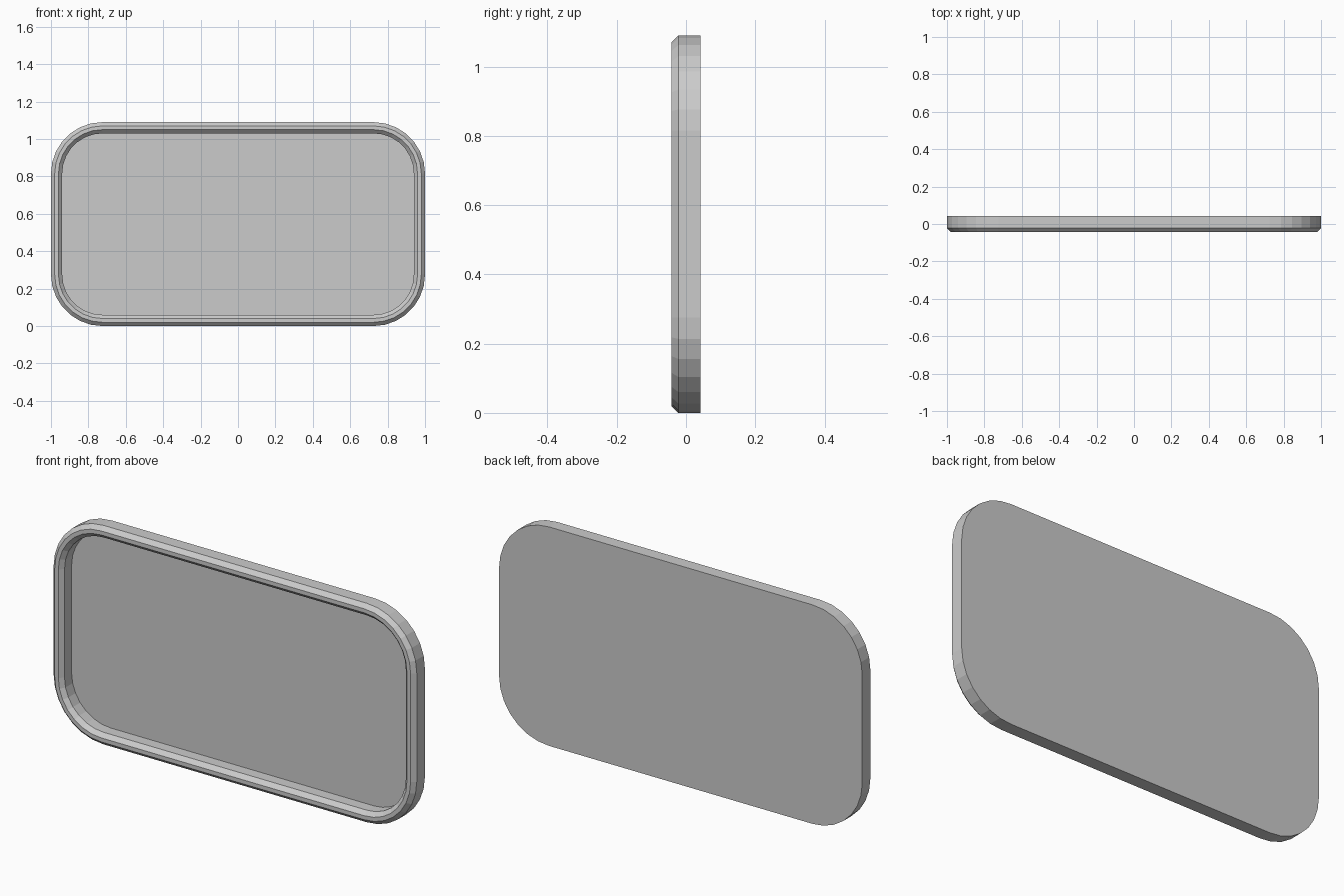
import bpy, bmesh
from math import sin, cos, pi

if "Cube" in bpy.data.objects:
    bpy.data.objects.remove(bpy.data.objects["Cube"])

W, H, R, SEG = 1.0, 1.09, 0.275, 7


def ring(bm, inset, y):
    """Rounded rectangle in the xz plane, shrunk by inset."""
    r = R - inset
    cx, cz, mid = W - R, H / 2 - R, H / 2
    verts = []
    for q, (sx, sz) in enumerate([(1, 1), (-1, 1), (-1, -1), (1, -1)]):
        for i in range(SEG + 1):
            a = (q + i / SEG) * pi / 2
            verts.append(bm.verts.new((sx * cx + r * cos(a), y, mid + sz * cz + r * sin(a))))
    return verts


# Cross-section from back edge, around the chamfered rim, down to the recessed panel
profile = [(0, 0.042), (0, -0.022), (0.02, -0.042), (0.04, -0.042),
           (0.06, -0.022), (0.06, 0.034)]

bm = bmesh.new()
rings = [ring(bm, d, y) for d, y in profile]
for a, b in zip(rings, rings[1:]):
    for i in range(len(a)):
        j = (i + 1) % len(a)
        bm.faces.new((a[i], a[j], b[j], b[i]))

# Back plate and recessed front panel
bm.faces.new(rings[0])
bm.faces.new(rings[-1])
bmesh.ops.recalc_face_normals(bm, faces=bm.faces)

mesh = bpy.data.meshes.new("framed_panel")
bm.to_mesh(mesh)
bm.free()
bpy.context.collection.objects.link(bpy.data.objects.new("framed_panel", mesh))
